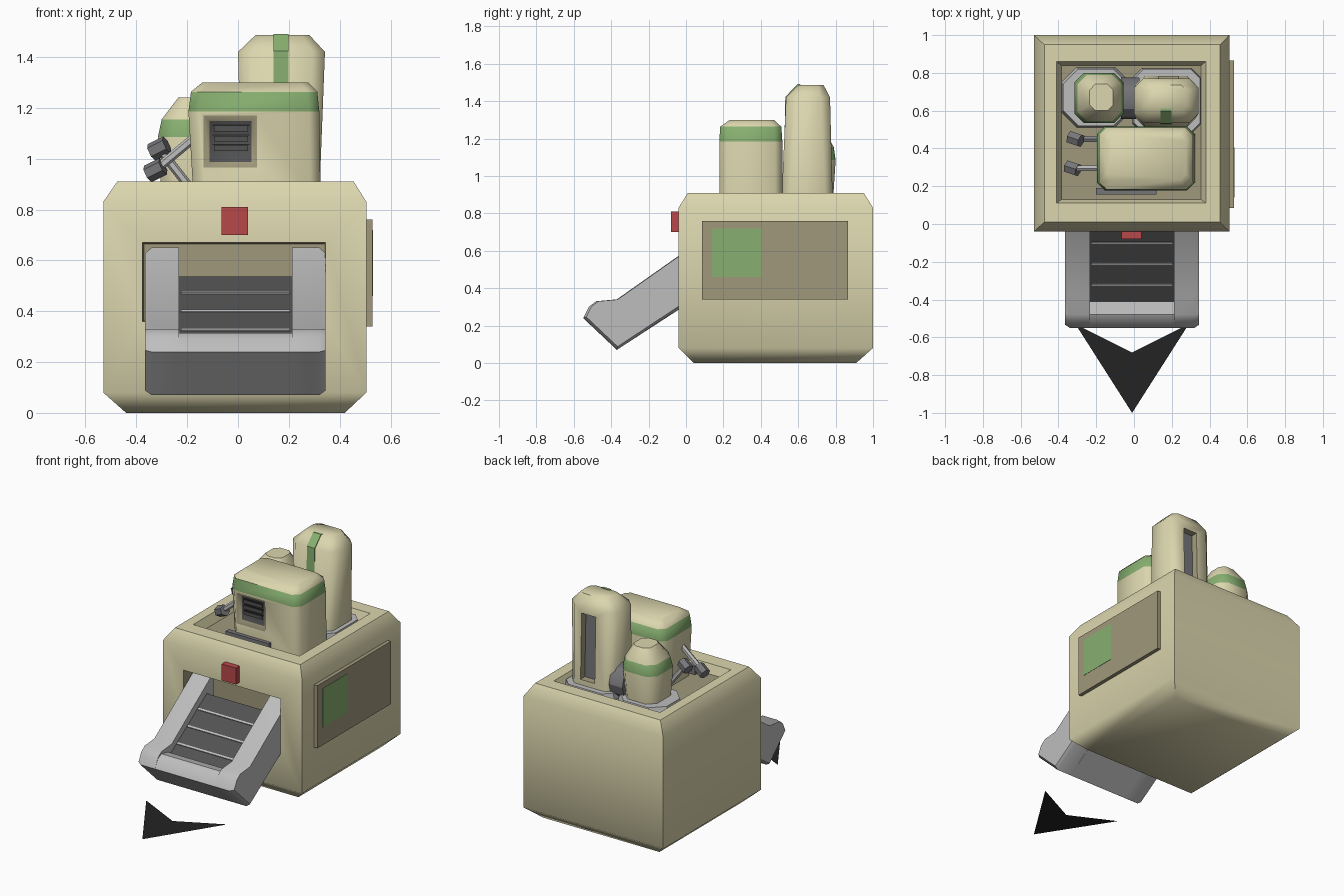
import bpy, bmesh, math
from mathutils import Vector

if "Cube" in bpy.data.objects:
    bpy.data.objects.remove(bpy.data.objects["Cube"])


def material(name, r, g, b):
    m = bpy.data.materials.new(name)
    lin = [((c / 255 + 0.055) / 1.055) ** 2.4 for c in (r, g, b)]
    m.diffuse_color = (*lin, 1)
    m.use_nodes = True
    m.node_tree.nodes["Principled BSDF"].inputs["Base Color"].default_value = m.diffuse_color
    return m


CREAM = material("cream", 220, 214, 174)
TAN = material("dark_tan", 160, 153, 124)
GREEN = material("green", 135, 175, 112)
LIGHT = material("light_grey", 190, 190, 190)
MID = material("mid_grey", 118, 118, 122)
DARK = material("dark_grey", 82, 82, 82)
BLACK = material("black", 35, 35, 35)
RED = material("red", 185, 72, 74)


def finish(name, bm, mats, angle=30, fix=True):
    if fix:
        bmesh.ops.recalc_face_normals(bm, faces=bm.faces[:])
    me = bpy.data.meshes.new(name)
    bm.to_mesh(me)
    bm.free()
    for m in mats:
        me.materials.append(m)
    ob = bpy.data.objects.new(name, me)
    bpy.context.collection.objects.link(ob)
    bpy.ops.object.select_all(action='DESELECT')
    ob.select_set(True)
    bpy.context.view_layer.objects.active = ob
    bpy.ops.object.shade_smooth_by_angle(angle=math.radians(angle))
    return ob


def ring(z, x0, x1, y0, y1, c=0):
    """Rectangle, or chamfered rectangle when c > 0, at height z."""
    if not c:
        return [(x0, y0, z), (x1, y0, z), (x1, y1, z), (x0, y1, z)]
    return [(x0 + c, y0, z), (x1 - c, y0, z), (x1, y0 + c, z), (x1, y1 - c, z),
            (x1 - c, y1, z), (x0 + c, y1, z), (x0, y1 - c, z), (x0, y0 + c, z)]


def loft(rings, bands=None, caps=(0, 0)):
    """Join rings of points; bands gives the material index of each strip."""
    bm = bmesh.new()
    vs = [[bm.verts.new(p) for p in r] for r in rings]
    n = len(vs[0])
    for k in range(len(vs) - 1):
        for i in range(n):
            j = (i + 1) % n
            f = bm.faces.new((vs[k][i], vs[k][j], vs[k + 1][j], vs[k + 1][i]))
            f.material_index = bands[k] if bands else 0
    bm.faces.new(vs[0][::-1]).material_index = caps[0]
    bm.faces.new(vs[-1]).material_index = caps[1]
    bmesh.ops.recalc_face_normals(bm, faces=bm.faces[:])
    return bm


def recess(bm, side, x0, x1, z0, z1, depth, shrink, wall, floor):
    """Sink a rectangular hole into the largest front (-1) or back (+1) face."""
    bm.normal_update()
    f = max((f for f in bm.faces if f.normal.y * side > 0.9), key=lambda f: f.calc_area())
    n, c = f.normal.copy(), f.calc_center_median()
    for s, d in ((0, 0), (shrink, depth)):
        new = bmesh.ops.inset_individual(bm, faces=[f], thickness=0.005)["faces"]
        mid = f.calc_center_median()
        for v in f.verts:
            x = x0 + s if v.co.x < mid.x else x1 - s
            z = z0 + s if v.co.z < mid.z else z1 - s
            y = c.y - (n.x * (x - c.x) + n.z * (z - c.z)) / n.y
            v.co = (x, y - side * d, z)
        if d:
            for w in new:
                if w != f:
                    w.material_index = wall
    f.material_index = floor


def box(name, x0, x1, y0, y1, z0, z1, mat):
    return finish(name, loft([ring(z0, x0, x1, y0, y1), ring(z1, x0, x1, y0, y1)]), [mat])


def across(name, profile, stations, mat):
    """Extrude a (y, z) profile along x; stations are (x, scale)."""
    cy = sum(p[0] for p in profile) / len(profile)
    cz = sum(p[1] for p in profile) / len(profile)
    rings = [[(x, cy + (y - cy) * s, cz + (z - cz) * s) for y, z in profile] for x, s in stations]
    return finish(name, loft(rings), [mat], 35)


def rod(name, a, b, r, mat, sides=8):
    a, b = Vector(a), Vector(b)
    bm = bmesh.new()
    bmesh.ops.create_cone(bm, cap_ends=True, segments=sides, radius1=r, radius2=r, depth=(b - a).length)
    rot = (b - a).to_track_quat('Z', 'Y')
    for v in bm.verts:
        v.co = rot @ v.co + (a + b) / 2
    return finish(name, bm, [mat])


# Main housing: chamfered block, sunken roof, front opening
bm = loft([ring(0, -0.44, 0.42, 0.04, 0.91), ring(0.08, -0.53, 0.505, -0.04, 1.0),
           ring(0.83, -0.53, 0.505, -0.04, 1.0), ring(0.91, -0.475, 0.455, 0.01, 0.95),
           ring(0.91, -0.41, 0.38, 0.11, 0.86), ring(0.85, -0.385, 0.355, 0.13, 0.84)],
          [0, 0, 0, 0, 0], (0, 1))
recess(bm, -1, -0.375, 0.345, 0.36, 0.67, 0.16, 0.005, 1, 1)
finish("housing", bm, [CREAM, TAN], 50)

# Front lamp and side panel with its painted square
box("front_lamp", -0.065, 0.04, -0.08, -0.03, 0.70, 0.81, RED)
box("side_panel", 0.49, 0.53, 0.085, 0.865, 0.34, 0.76, TAN)
box("panel_square", 0.529, 0.532, 0.14, 0.405, 0.46, 0.72, GREEN)

# Chute: two side rails, floor with lip, conveyor belt with ribs
rail = [(0.07, 0.65), (-0.37, 0.34), (-0.48, 0.33), (-0.52, 0.30), (-0.55, 0.24), (-0.37, 0.07), (0.07, 0.36)]
for side, name in ((-1, "chute_rail_left"), (1, "chute_rail_right")):
    across(name, rail, [(-0.01 + side * x, s) for x, s in ((0.355, 0.93), (0.33, 1), (0.222, 1))], LIGHT)
across("chute_floor", [(0.0, 0.53), (-0.41, 0.255), (-0.41, 0.30), (-0.48, 0.315), (-0.52, 0.295),
                       (-0.55, 0.24), (-0.37, 0.07), (0.0, 0.31)], [(-0.235, 1), (0.215, 1)], LIGHT)
across("belt", [(0.0, 0.537), (-0.41, 0.263), (-0.41, 0.25), (0.0, 0.52)], [(-0.233, 1), (0.213, 1)], DARK)
for i in range(3):
    y = -0.32 + 0.11 * i
    z = 0.537 + y * 0.668
    across("belt_rib", [(y - 0.005, z - 0.002), (y + 0.005, z + 0.005), (y + 0.003, z + 0.01),
                        (y - 0.007, z + 0.003)], [(-0.225, 1), (0.205, 1)], LIGHT)

# Front tower with green band and louvred vent
bm = loft([ring(0.85, -0.175, 0.325, 0.18, 0.515, 0.04), ring(1.185, -0.195, 0.32, 0.178, 0.515, 0.04),
           ring(1.263, -0.185, 0.312, 0.183, 0.51, 0.04), ring(1.30, -0.14, 0.275, 0.235, 0.47, 0.03)],
          [0, 1, 0])
recess(bm, -1, -0.135, 0.075, 0.965, 1.17, 0.025, 0.022, 2, 3)
finish("front_tower", bm, [CREAM, GREEN, TAN, DARK], 50)
for i in range(3):
    z = 1.03 + 0.038 * i
    box("vent_slat", -0.095, 0.04, 0.195, 0.207, z, z + 0.022, MID if i == 3 else DARK)
    box("vent_gap", -0.1, 0.045, 0.199, 0.207, z + 0.023, z + 0.028, BLACK)
box("floor_grille", -0.2, 0.12, 0.155, 0.19, 0.845, 0.905, MID)

# Tall tower with back slot and front stripe
bm = loft([ring(0.85, 0.015, 0.32, 0.51, 0.785, 0.04), ring(1.42, 0.0, 0.342, 0.535, 0.77, 0.05),
           ring(1.487, 0.07, 0.28, 0.60, 0.735, 0.03)])
recess(bm, 1, 0.13, 0.235, 0.93, 1.37, 0.04, 0.004, 1, 2)
finish("tall_tower", bm, [CREAM, TAN, MID], 50)
across("tall_tower_stripe", [(0.5265, 1.2), (0.531, 1.423), (0.597, 1.491), (0.612, 1.49), (0.61, 1.48),
                             (0.545, 1.41), (0.54, 1.2)], [(0.14, 1), (0.198, 1)], GREEN)

# Small tower with green band
finish("small_tower", loft([ring(0.85, -0.30, -0.07, 0.545, 0.785, 0.05), ring(1.085, -0.315, -0.055, 0.535, 0.80, 0.05),
                            ring(1.155, -0.30, -0.065, 0.545, 0.79, 0.05), ring(1.24, -0.235, -0.11, 0.60, 0.74, 0.03)],
                           [0, 1, 0]), [CREAM, GREEN], 50)

# Grey base plates under the rear towers and the drum joining them
finish("small_tower_base", loft([ring(0.845, -0.385, -0.02, 0.51, 0.83, 0.08),
                                 ring(0.895, -0.375, -0.03, 0.52, 0.82, 0.08)]), [LIGHT])
finish("tall_tower_base", loft([ring(0.845, -0.01, 0.355, 0.48, 0.825, 0.05),
                                ring(0.895, 0.0, 0.35, 0.485, 0.82, 0.05)]), [LIGHT])
rod("joining_drum", (-0.07, 0.665, 0.95), (0.03, 0.665, 0.95), 0.11, MID, 12)

# Two levers on the left of the front tower
for knob, end in (((-0.31, 0.45, 1.04), (-0.20, 0.45, 0.90)), ((-0.325, 0.295, 0.955), (-0.175, 0.295, 1.08))):
    rod("lever_arm", knob, end, 0.018, LIGHT, 6)
    x, y, z = knob
    rod("lever_knob", (x - 0.03, y + 0.01, z - 0.015), (x + 0.03, y - 0.01, z + 0.015), 0.036, MID, 6)

# Flat direction arrow on the ground
bm = bmesh.new()
p = [bm.verts.new(c) for c in ((0.29, -0.53, 0), (-0.01, -0.68, 0), (-0.01, -1, 0), (-0.31, -0.53, 0))]
bm.faces.new((p[0], p[1], p[2]))
bm.faces.new((p[1], p[3], p[2]))
for f in bm.faces:
    f.normal_update()
    if f.normal.z < 0:
        f.normal_flip()
finish("ground_arrow", bm, [BLACK], fix=False)
